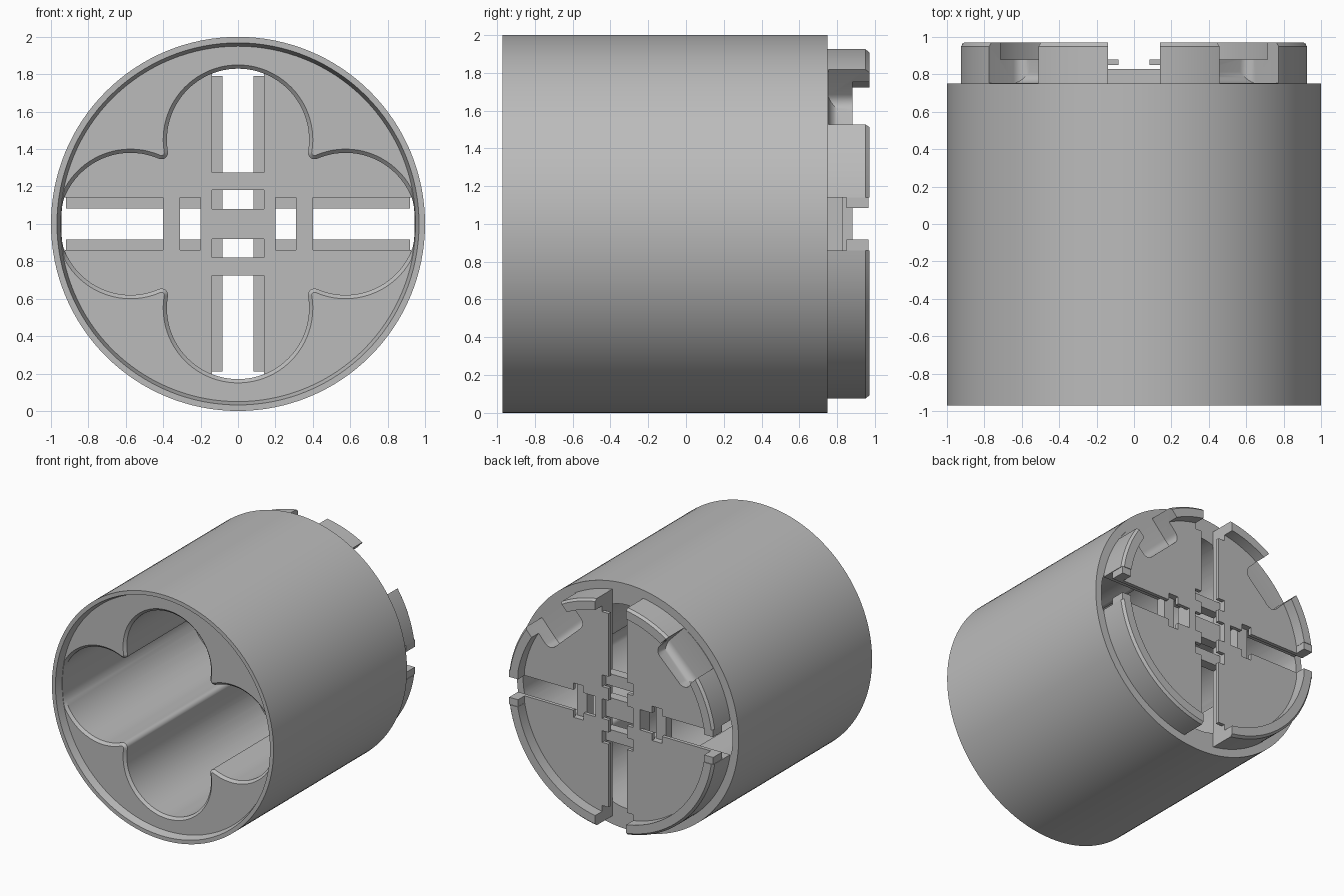
import bpy, bmesh, math
from mathutils import Matrix, Vector

if "Cube" in bpy.data.objects:
    bpy.data.objects.remove(bpy.data.objects["Cube"], do_unlink=True)

grey = bpy.data.materials.new("plain grey")
grey.use_nodes = True
grey.diffuse_color = (0.5, 0.5, 0.5, 1)
grey.node_tree.nodes["Principled BSDF"].inputs["Base Color"].default_value = (0.5, 0.5, 0.5, 1)

AXIS = Matrix.Translation((0, 0, 1))  # the tube's axis runs along y at z = 1


def finish(bm, name):
    bmesh.ops.remove_doubles(bm, verts=bm.verts, dist=1e-5)
    bmesh.ops.recalc_face_normals(bm, faces=bm.faces)
    bmesh.ops.transform(bm, matrix=AXIS, verts=bm.verts)
    mesh = bpy.data.meshes.new(name)
    bm.to_mesh(mesh)
    bm.free()
    mesh.materials.append(grey)
    obj = bpy.data.objects.new(name, mesh)
    bpy.context.collection.objects.link(obj)
    return obj


def loft(bm, rings):
    """Skin closed rings of equal length and cap both ends."""
    rows = [[bm.verts.new(p) for p in ring] for ring in rings]
    for a, b in zip(rows, rows[1:]):
        for i in range(len(a)):
            j = (i + 1) % len(a)
            bm.faces.new((a[i], a[j], b[j], b[i]))
    bm.faces.new(rows[0])
    bm.faces.new(rows[-1])


def turned(name, profile, steps=128):
    bm = bmesh.new()
    angles = [2 * math.pi * i / steps for i in range(steps)]
    loft(bm, [[(r * math.cos(a), y, r * math.sin(a)) for a in angles] for r, y in profile])
    return finish(bm, name)


def add_box(bm, x, y, z):
    mat = Matrix.LocRotScale(Vector([sum(s) / 2 for s in (x, y, z)]), None,
                             Vector([abs(s[1] - s[0]) for s in (x, y, z)]))
    return bmesh.ops.create_cube(bm, size=1, matrix=mat)["verts"]


def cut(target, cutter):
    cutter.hide_render = True
    mod = target.modifiers.new("cut", "BOOLEAN")
    mod.operation, mod.solver, mod.object = "DIFFERENCE", "EXACT", cutter
    bpy.context.view_layer.objects.active = target
    bpy.ops.object.modifier_apply(modifier=mod.name)
    bpy.data.objects.remove(cutter, do_unlink=True)


def cut_box(target, x, y, z):
    bm = bmesh.new()
    add_box(bm, x, y, z)
    cut(target, finish(bm, "box_cutter"))


def smooth(obj):
    bpy.ops.object.select_all(action="DESELECT")
    obj.select_set(True)
    bpy.context.view_layer.objects.active = obj
    bpy.ops.object.shade_smooth_by_angle(angle=math.radians(25))


# Four-lobed bore outline, widened by grow
def lobes(y, grow, limit):
    top, side, r, f = Vector((0, 0.45)), Vector((0.575, 0)), 0.38, 0.035
    half = (side - top) / 2
    across = Vector((-half.y, half.x)).normalized()
    tip = top + half + across * math.sqrt((r + f) ** 2 - half.length ** 2)

    def arc(c, rad, a0, a1, n):
        return [c + rad * Vector((math.cos(a0 + (a1 - a0) * i / n),
                                  math.sin(a0 + (a1 - a0) * i / n))) for i in range(n + 1)]

    def heading(v):
        return math.atan2(v.y, v.x)

    quarter = arc(top, r + grow, math.pi / 2, heading(tip - top), 24)
    quarter += arc(tip, f - grow, heading(top - tip), heading(side - tip) + 2 * math.pi, 8)
    quarter += arc(side, r + grow, heading(tip - side), 0, 24)
    right = quarter + [Vector((p.x, -p.y)) for p in reversed(quarter[:-1])]
    outline = right + [Vector((-p.x, p.y)) for p in reversed(right[1:-1])]
    outline = [p * min(1, limit / p.length) for p in outline]
    return [(p.x, y, p.y) for p in outline]


# Main tube with a shallow front recess
body = turned("tube_body", [(0.95, -0.91), (0.968, -0.97), (1, -0.97), (1, 0.75), (0.3, 0.75)])
bm = bmesh.new()
loft(bm, [lobes(-1.1, 0.02, 0.947), lobes(-0.91, 0.02, 0.947),
          lobes(-0.89, 0, 0.945), lobes(0.9, 0, 0.945)])
cut(body, finish(bm, "bore_cutter"))
smooth(body)

# Rear disc with its raised rim
disc = turned("rear_disc", [(0.3, 0.75), (0.935, 0.75), (0.935, 0.95), (0.918, 0.97),
                            (0.85, 0.97), (0.85, 0.88), (0.3, 0.88)])

# Rounded pockets through the rim
for angle, width in ((47.5, 0.43), (134.5, 0.37)):
    bm = bmesh.new()
    add_box(bm, (0.67, 1.2), (0.753, 1.2), (-width / 2, width / 2))
    inner = [e for e in bm.edges if all(v.co.x < 0.7 for v in e.verts)
             and any(v.co.y < 1 for v in e.verts)]
    bmesh.ops.bevel(bm, geom=inner, offset=0.06, segments=6, profile=0.5, affect="EDGES")
    bmesh.ops.rotate(bm, verts=bm.verts, matrix=Matrix.Rotation(-math.radians(angle), 3, "Y"))
    cut(disc, finish(bm, "pocket_cutter"))

# Crossed slots: wide channel first, then the openings between the bars
W = 0.14
cut_box(disc, (-W, W), (0.83, 1.2), (-1.2, 1.2))
for s in (-1, 1):
    cut_box(disc, (s * 0.2, s * 1.2), (0.83, 1.2), (-W, W))
    for a, b in ((0.08, 0.18), (0.275, 1.2)):
        cut_box(disc, (-W, W), (0.7, 0.9), (s * a, s * b))
    for a, b in ((0.2, 0.31), (0.4, 1.2)):
        cut_box(disc, (s * a, s * b), (0.7, 0.9), (-W, W))
smooth(disc)

# Retaining lips along the slot edges
bm = bmesh.new()
for s in (-1, 1):
    for t in (-1, 1):
        edge = (t * 0.083, t * W)
        for a, b in ((0.08, 0.18), (0.275, 0.79)):
            add_box(bm, edge, (0.85, 0.88), (s * a, s * b))
        for a, b, back in ((0.2, 0.31, 0.88), (0.4, 0.84, 0.88), (0.84, 0.92, 0.965)):
            add_box(bm, (s * a, s * b), (0.85, back), edge)
finish(bm, "slot_lips")
